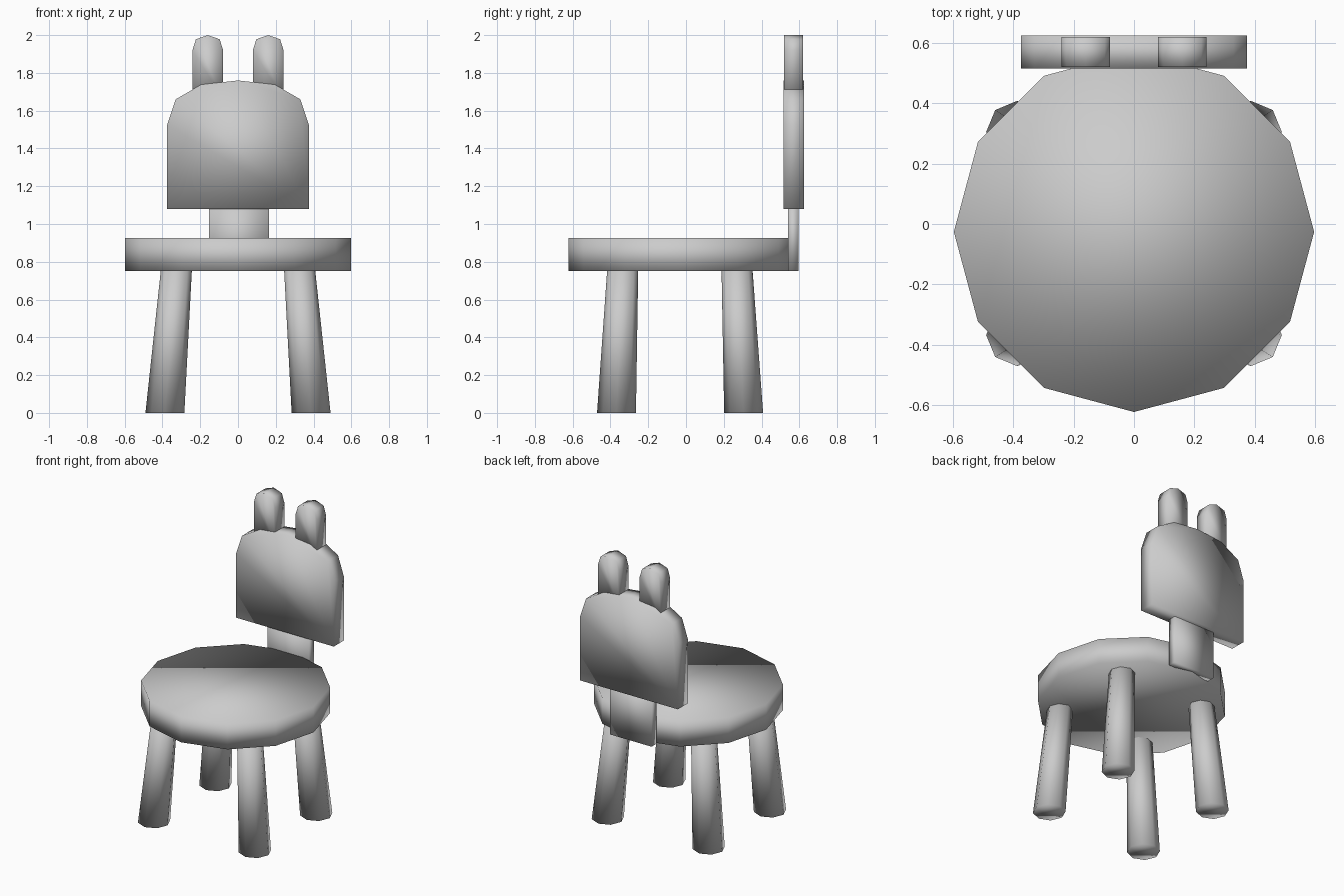
import bpy, bmesh
from math import sin, cos, pi
from mathutils import Vector

if "Cube" in bpy.data.objects:
    bpy.data.objects.remove(bpy.data.objects["Cube"])


def loft(name, lower, upper):
    """Closed solid between two matching loops of points, smooth shaded."""
    bm = bmesh.new()
    a = [bm.verts.new(p) for p in lower]
    b = [bm.verts.new(p) for p in upper]
    n = len(a)
    bm.faces.new(a[::-1])
    bm.faces.new(b)
    for i in range(n):
        j = (i + 1) % n
        bm.faces.new((a[i], a[j], b[j], b[i]))
    bmesh.ops.recalc_face_normals(bm, faces=bm.faces)
    for f in bm.faces:
        f.smooth = True
    mesh = bpy.data.meshes.new(name)
    bm.to_mesh(mesh)
    bm.free()
    obj = bpy.data.objects.new(name, mesh)
    bpy.context.collection.objects.link(obj)
    return obj


def ring(x, y, z, r, sides):
    return [Vector((x + r * cos(2 * pi * i / sides), y + r * sin(2 * pi * i / sides), z))
            for i in range(sides)]


def slab(name, right_half, cx, y0, y1):
    """Mirror a right-hand (x, z) profile and extrude it along y."""
    pts = right_half + [(-x, z) for x, z in reversed(right_half) if x > 0]
    return loft(name, [(cx + x, y0, z) for x, z in pts], [(cx + x, y1, z) for x, z in pts])


# Seat: twelve-sided disc
loft("seat", ring(0, -0.026, 0.75, 0.597, 12), ring(0, -0.026, 0.927, 0.597, 12))

# Splayed, tapered octagonal legs
for side, sx in (("left", -1), ("right", 1)):
    for end, y_low, y_top in (("front", -0.368, -0.335), ("back", 0.305, 0.27)):
        loft(f"{end}_{side}_leg",
             ring(sx * 0.387, y_low, 0, 0.103, 8), ring(sx * 0.326, y_top, 0.76, 0.082, 8))

# Post joining the seat to the backrest
slab("back_post", [(0.159, 0.75), (0.159, 1.12)], 0.006, 0.54, 0.596)

# Rounded backrest panel
slab("backrest", [(0.375, 1.08), (0.375, 1.525), (0.33, 1.66), (0.195, 1.738), (0, 1.76)],
     0, 0.515, 0.625)

# Pair of rounded ears on top of the backrest
for side, sx in (("left", -1), ("right", 1)):
    slab(f"{side}_ear", [(0.081, 1.66), (0.081, 1.92), (0.063, 1.978), (0, 2.0)],
         sx * 0.16, 0.52, 0.62)
